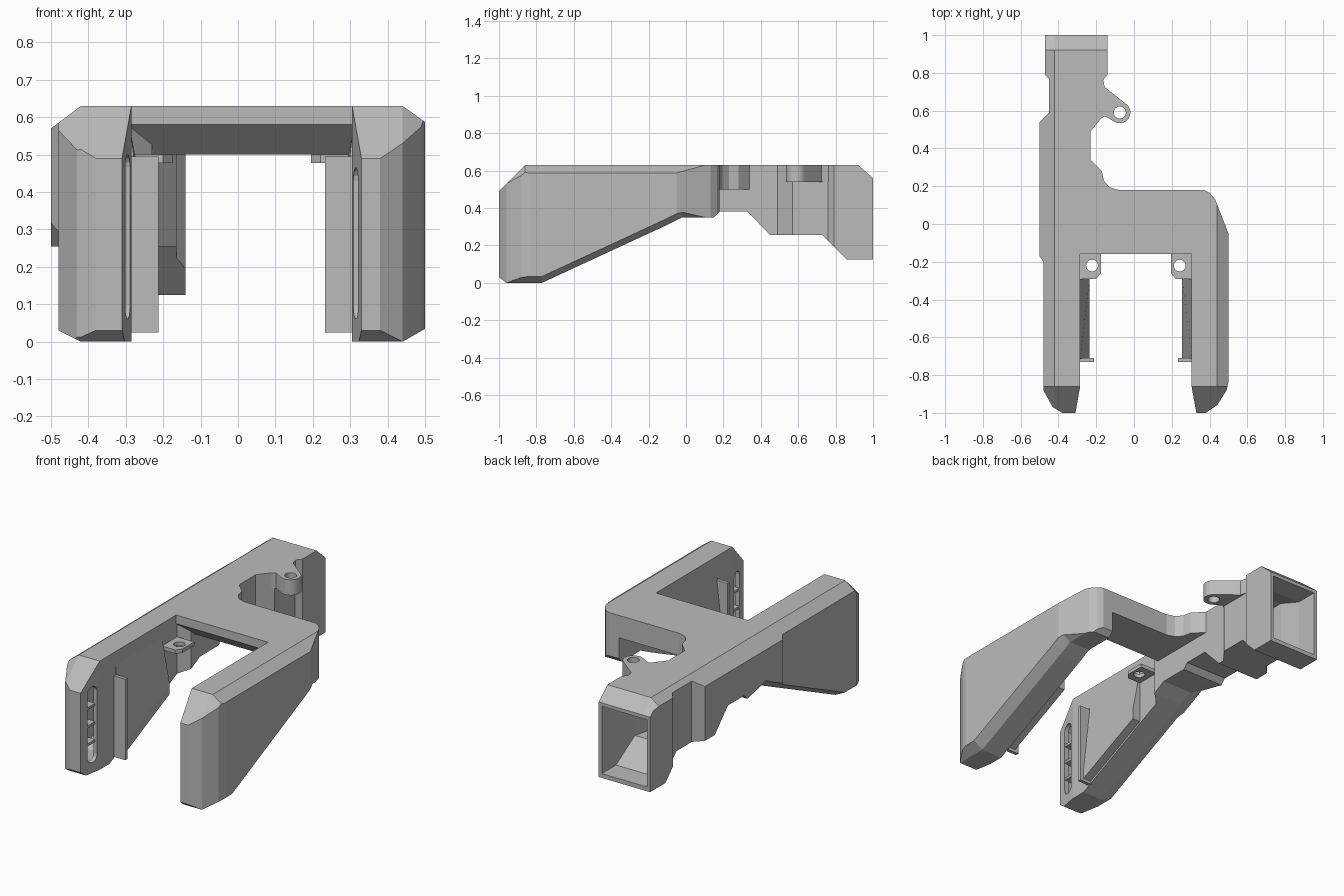
import bpy, bmesh, math

cube = bpy.data.objects.get("Cube")
if cube:
    bpy.data.objects.remove(cube, do_unlink=True)

grey = bpy.data.materials.new("plain grey")
grey.use_nodes = True
grey.diffuse_color = (0.5, 0.5, 0.5, 1)
grey.node_tree.nodes["Principled BSDF"].inputs["Base Color"].default_value = (0.5, 0.5, 0.5, 1)


def loft(name, rings):
    """Closed solid through rings that have equal point counts."""
    bm = bmesh.new()
    loops = [[bm.verts.new(p) for p in ring] for ring in rings]
    n = len(loops[0])
    for a, b in zip(loops, loops[1:]):
        for i in range(n):
            j = (i + 1) % n
            bm.faces.new((a[i], a[j], b[j], b[i]))
    bm.faces.new(loops[0][::-1])
    bm.faces.new(loops[-1])
    bmesh.ops.recalc_face_normals(bm, faces=bm.faces)
    mesh = bpy.data.meshes.new(name)
    bm.to_mesh(mesh)
    bm.free()
    mesh.materials.append(grey)
    ob = bpy.data.objects.new(name, mesh)
    bpy.context.collection.objects.link(ob)
    return ob


def plan(name, pts, z0, z1):
    return loft(name, [[(x, y, z) for x, y in pts] for z in (z0, z1)])


def side(name, pts, x0, x1):
    return loft(name, [[(x, y, z) for y, z in pts] for x in (x0, x1)])


def box(name, x0, x1, y0, y1, z0, z1):
    return plan(name, [(x0, y0), (x1, y0), (x1, y1), (x0, y1)], z0, z1)


def tunnel(name, sections):
    """Rectangles (y, x0, x1, z0, z1) joined along y."""
    return loft(name, [[(a, y, c), (b, y, c), (b, y, d), (a, y, d)]
                       for y, a, b, c, d in sections])


def arc(cx, cy, r, start, end, n):
    return [(cx + r * math.cos(math.radians(start + (end - start) * i / n)),
             cy + r * math.sin(math.radians(start + (end - start) * i / n)))
            for i in range(n + 1)]


def cut(ob, tool, operation='DIFFERENCE'):
    tool.hide_render = True
    mod = ob.modifiers.new("cut", 'BOOLEAN')
    mod.operation, mod.object, mod.solver = operation, tool, 'EXACT'
    dg = bpy.context.evaluated_depsgraph_get()
    mesh = bpy.data.meshes.new_from_object(ob.evaluated_get(dg))
    ob.modifiers.clear()
    ob.data = mesh
    bpy.data.objects.remove(tool, do_unlink=True)


def chamfered(name, prof, inner, edge, outer, drop):
    """Side profile whose outer top and sloping bottom edges are chamfered."""
    shrunk = []
    for y, z in prof:
        if z > 0.6:
            z -= drop
        elif z < 0.4 and y < 0.1:
            z += 0.04
        shrunk.append((y, z))
    return loft(name, [[(x, y, z) for y, z in p]
                       for x, p in ((inner, prof), (edge, prof), (outer, shrunk))])


TIP = [(-0.02, 0.35), (-0.1, 0.31), (-0.77, 0), (-0.96, 0),
       (-1, 0.03), (-1, 0.49), (-0.86, 0.63)]

# Right arm running back into the intake duct
right_arm = plan("right_arm_and_intake", [
    (-0.285, -0.86), (-0.31, -1), (-0.38, -1), (-0.43, -0.97), (-0.48, -0.88),
    (-0.48, -0.2), (-0.5, -0.17), (-0.5, 0.54), (-0.45, 0.59), (-0.45, 0.77),
    (-0.47, 0.79), (-0.47, 1), (-0.14, 1), (-0.14, 0.79), (-0.165, 0.76),
    (-0.165, 0.57), (-0.23, 0.49), (-0.23, -0.1), (-0.285, -0.15)], -0.1, 0.8)
intake_profile = TIP + [
    (0.92, 0.63), (1, 0.56), (1, 0.125), (0.86, 0.125), (0.73, 0.255),
    (0.45, 0.255), (0.33, 0.38), (0.18, 0.38), (0.15, 0.35)]
cut(right_arm, chamfered("shape", intake_profile, 0.1, -0.42, -0.5, 0.06), 'INTERSECT')
cut(right_arm, tunnel("hollow", [
    (1.1, -0.45, -0.16, 0.15, 0.54), (0.87, -0.45, -0.16, 0.15, 0.54),
    (0.74, -0.43, -0.19, 0.28, 0.58), (0.5, -0.43, -0.25, 0.28, 0.58),
    (0.3, -0.43, -0.25, 0.42, 0.58), (0, -0.45, -0.31, 0.4, 0.58),
    (-0.77, -0.45, -0.31, 0.05, 0.58), (-0.87, -0.44, -0.31, 0.05, 0.58),
    (-0.96, -0.41, -0.33, 0.06, 0.48)]))

# Left arm with its rounded back corner
left_arm = plan("left_arm", [
    (0.305, -0.86), (0.33, -1), (0.38, -1), (0.44, -0.96), (0.49, -0.88),
    (0.5, -0.84), (0.5, -0.05), (0.43, 0.13), (0.4, 0.165), (0.37, 0.18),
    (0.305, 0.18)], -0.1, 0.8)
left_profile = TIP + [(0.3, 0.63), (0.3, 0.5), (0.15, 0.35)]
cut(left_arm, chamfered("shape", left_profile, 0.1, 0.44, 0.51, 0.05), 'INTERSECT')
cut(left_arm, tunnel("hollow", [
    (0, 0.33, 0.46, 0.4, 0.58), (-0.77, 0.33, 0.46, 0.05, 0.58),
    (-0.87, 0.33, 0.45, 0.05, 0.58), (-0.96, 0.35, 0.42, 0.06, 0.48)]))

# Bridge with a sloped lower front edge
side("bridge", [(-0.16, 0.63), (-0.16, 0.58), (-0.07, 0.5), (0.18, 0.5), (0.18, 0.63)],
     -0.285, 0.32)
plan("bridge_corner_web", [(-0.24, 0.35), (-0.23, 0.34), (-0.17, 0.28), (-0.16, 0.23),
                           (-0.13, 0.195), (-0.08, 0.18), (-0.08, 0.1), (-0.24, 0.1)],
     0.5, 0.63)

# Outlet slots, dividers, fins, bulges and screw tabs on both arms
for label, arm, s, face, levels in (
        ("right", right_arm, 1, -0.285, (0.17, 0.275, 0.38)),
        ("left", left_arm, -1, 0.305, (0.13, 0.24, 0.345))):
    def x(d):
        return face + s * d
    top = 0.465 if s > 0 else 0.43
    pill = arc(-0.915, top, 0.035, 0, 180, 8) + arc(-0.915, 0.095, 0.035, 180, 360, 8)
    cut(arm, side("slot", pill, x(-0.07), x(0.05)))
    for i, z in enumerate(levels):
        box(f"{label}_slot_divider_{i + 1}", x(-0.11), x(-0.018),
            -0.955, -0.875, z - 0.007, z + 0.007)
    box(f"{label}_fin", x(-0.01), x(0.073), -0.73, -0.71, 0.025, 0.495)
    loft(f"{label}_inner_bulge", [
        [(x(-0.01), y, 0.55), (x(0), y, 0.55), (x(0.05), y, low + 0.06),
         (x(0.05), y, low), (x(-0.01), y, low)]
        for y, low in ((-0.715, 0.04), (-0.29, 0.235))])
    tab = plan(f"{label}_screw_tab", [
        (x(-0.01), -0.15), (x(0.11), -0.15), (x(0.11), -0.26),
        (x(0.085), -0.29), (x(-0.01), -0.29)], 0.478, 0.5)
    cut(tab, plan("hole", arc(x(0.063), -0.22, 0.031, 0, 345, 23), 0.4, 0.6))

# Mounting lug beside the intake
lug = plan("mounting_lug", arc(-0.075, 0.59, 0.056, -125, 55, 16)
           + [(-0.155, 0.725), (-0.165, 0.77), (-0.18, 0.77), (-0.18, 0.555), (-0.155, 0.57)],
           0.54, 0.63)
cut(lug, plan("hole", arc(-0.075, 0.59, 0.032, 0, 345, 23), 0.4, 0.8))
bpy.ops.object.select_all(action='DESELECT')
lug.select_set(True)
bpy.context.view_layer.objects.active = lug
bpy.ops.object.shade_smooth_by_angle(angle=math.radians(25))
